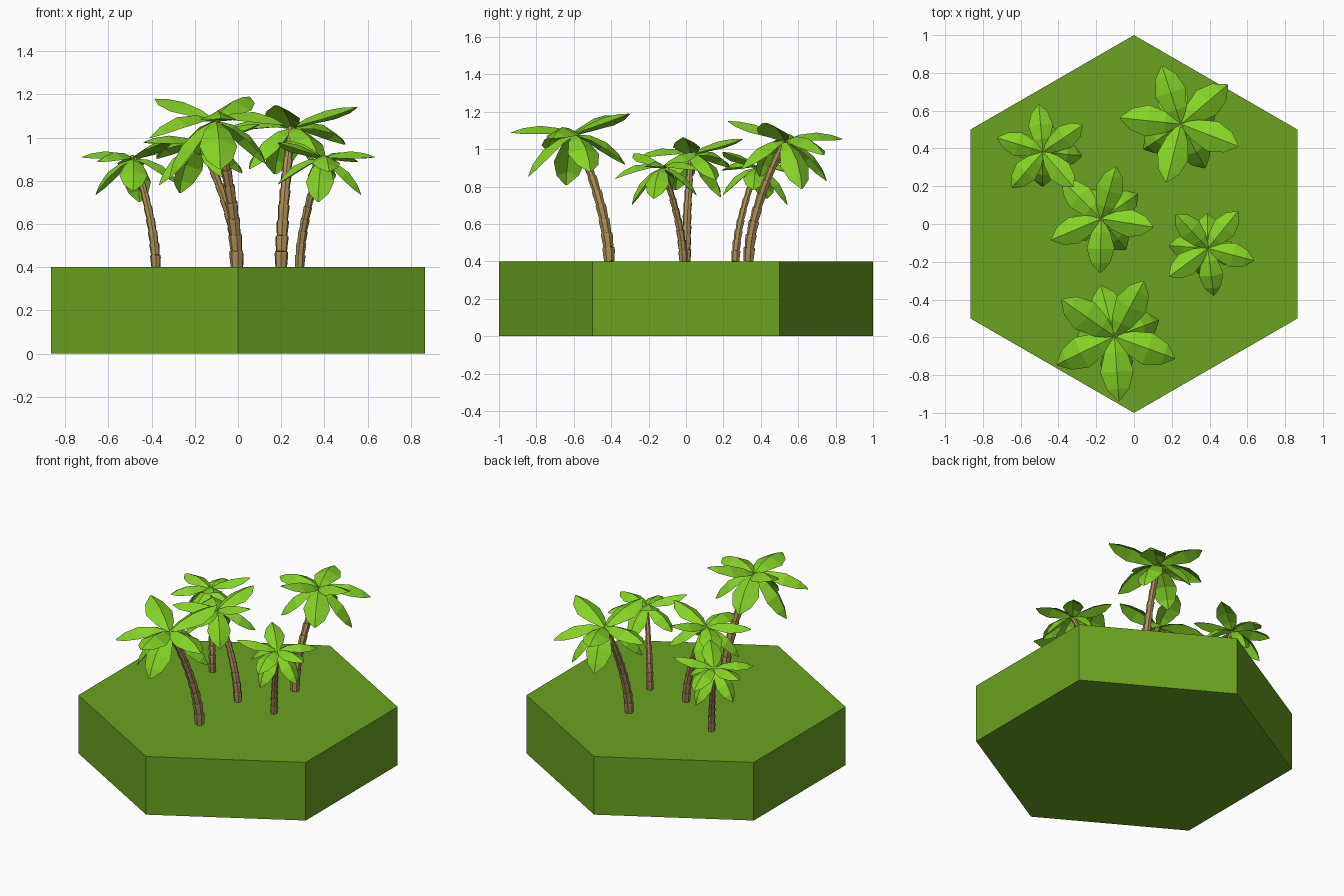
import bpy, bmesh
from math import cos, sin, pi, radians
from mathutils import Vector, Matrix

cube = bpy.data.objects.get("Cube")
if cube:
    bpy.data.objects.remove(cube, do_unlink=True)


def material(name, rgb):
    m = bpy.data.materials.new(name)
    m.use_nodes = True
    m.diffuse_color = (*rgb, 1)
    m.node_tree.nodes["Principled BSDF"].inputs["Base Color"].default_value = (*rgb, 1)
    return m


GRASS = material("grass green", (0.15, 0.36, 0.015))
LEAF = material("leaf green", (0.24, 0.65, 0.02))
BARK = material("bark tan", (0.42, 0.28, 0.10))


def make_object(name, bm, mat, matrix=Matrix()):
    mesh = bpy.data.meshes.new(name)
    bm.to_mesh(mesh)
    bm.free()
    mesh.materials.append(mat)
    obj = bpy.data.objects.new(name, mesh)
    obj.matrix_world = matrix
    bpy.context.collection.objects.link(obj)
    return obj


# Hexagonal ground tile, points towards front and back
bm = bmesh.new()
bmesh.ops.create_cone(bm, cap_ends=True, segments=6, radius1=1, radius2=1, depth=0.4,
                      matrix=Matrix.Translation((0, 0, 0.2)))
if max(v.co.y for v in bm.verts) < 0.95:
    bmesh.ops.rotate(bm, verts=bm.verts, matrix=Matrix.Rotation(pi / 6, 3, 'Z'))
make_object("ground_tile", bm, GRASS)

LEAN, HEIGHT = 0.21, 0.68
CROWN = Vector((LEAN, 0, HEIGHT))


def trunk_point(t):
    return Vector((LEAN * t ** 1.7, 0, HEIGHT * t))


def trunk(name, matrix, segments=9, sides=7):
    # Stacked collars, each flaring outward towards its top
    bm = bmesh.new()
    for i in range(segments):
        t0, t1 = i / segments, (i + 1) / segments
        axis = (trunk_point(t1) - trunk_point(t0)).normalized()
        u = Vector((0, 1, 0))
        w = u.cross(axis)
        size = 0.034 - 0.015 * t0
        rings = []
        for t, r in ((t0, size * 0.85), (t1 - 0.02, size), (t1, size * 0.97)):
            c = trunk_point(t)
            rings.append([bm.verts.new(c + r * (cos(2 * pi * k / sides) * u + sin(2 * pi * k / sides) * w))
                          for k in range(sides)])
        for a, b in zip(rings, rings[1:]):
            for k in range(sides):
                n = (k + 1) % sides
                bm.faces.new((a[k], a[n], b[n], b[k]))
        bm.faces.new(rings[-1])
        bm.faces.new(rings[0][::-1])
    bmesh.ops.recalc_face_normals(bm, faces=bm.faces)
    make_object(name, bm, BARK, matrix)


# Leaf: direction from the lean, reach, tip height, upward bow
LEAVES = [(180, 0.33, 0.79, 0.03), (-97, 0.34, 0.78, 0.03), (98, 0.34, 0.66, 0.05),
          (32, 0.34, 0.69, 0.04), (-36, 0.34, 0.60, 0.06),
          (33, 0.25, 0.455, 0.05), (138, 0.25, 0.48, 0.05),
          (-137, 0.28, 0.52, 0.05), (-50, 0.22, 0.41, 0.05)]
# Leaf stations: distance along, half width, fold depth
STATIONS = [(0, 0.012, 0.006), (0.25, 0.06, 0.03), (0.55, 0.088, 0.045),
            (0.82, 0.06, 0.03), (1, 0.006, 0.003)]


def crown(name, matrix):
    bm = bmesh.new()
    for angle, reach, tip_z, bow in LEAVES:
        a = radians(angle)
        out, side = Vector((cos(a), sin(a), 0)), Vector((-sin(a), cos(a), 0))
        run = out * reach + Vector((0, 0, tip_z - HEIGHT))
        down = side.cross(run).normalized()
        if down.z > 0:
            down.negate()
        rows = []
        for t, half, fold in STATIONS:
            ridge = CROWN + run * t - down * bow * 4 * t * (1 - t)
            rows.append([bm.verts.new(p) for p in (ridge - side * half + down * fold, ridge,
                                                   ridge + side * half + down * fold)])
        for p, q in zip(rows, rows[1:]):
            for k in (0, 1):
                bm.faces.new((p[k], q[k], q[k + 1], p[k + 1]))
    make_object(name, bm, LEAF, matrix)


# Palms: base x, base y, lean direction, scale
PALMS = {"front": (-0.005, -0.41, 242, 1.0), "back_left": (0.20, 0.335, 76, 0.95),
         "middle": (0, 0, 171, 0.84), "left": (0.285, -0.015, -47, 0.74),
         "back_right": (-0.38, 0.265, 131, 0.74)}
for label, (x, y, lean, scale) in PALMS.items():
    place = (Matrix.Translation((x, y, 0.4)) @ Matrix.Rotation(radians(lean), 4, 'Z')
             @ Matrix.Scale(scale, 4))
    trunk(label + "_palm_trunk", place)
    crown(label + "_palm_leaves", place)
